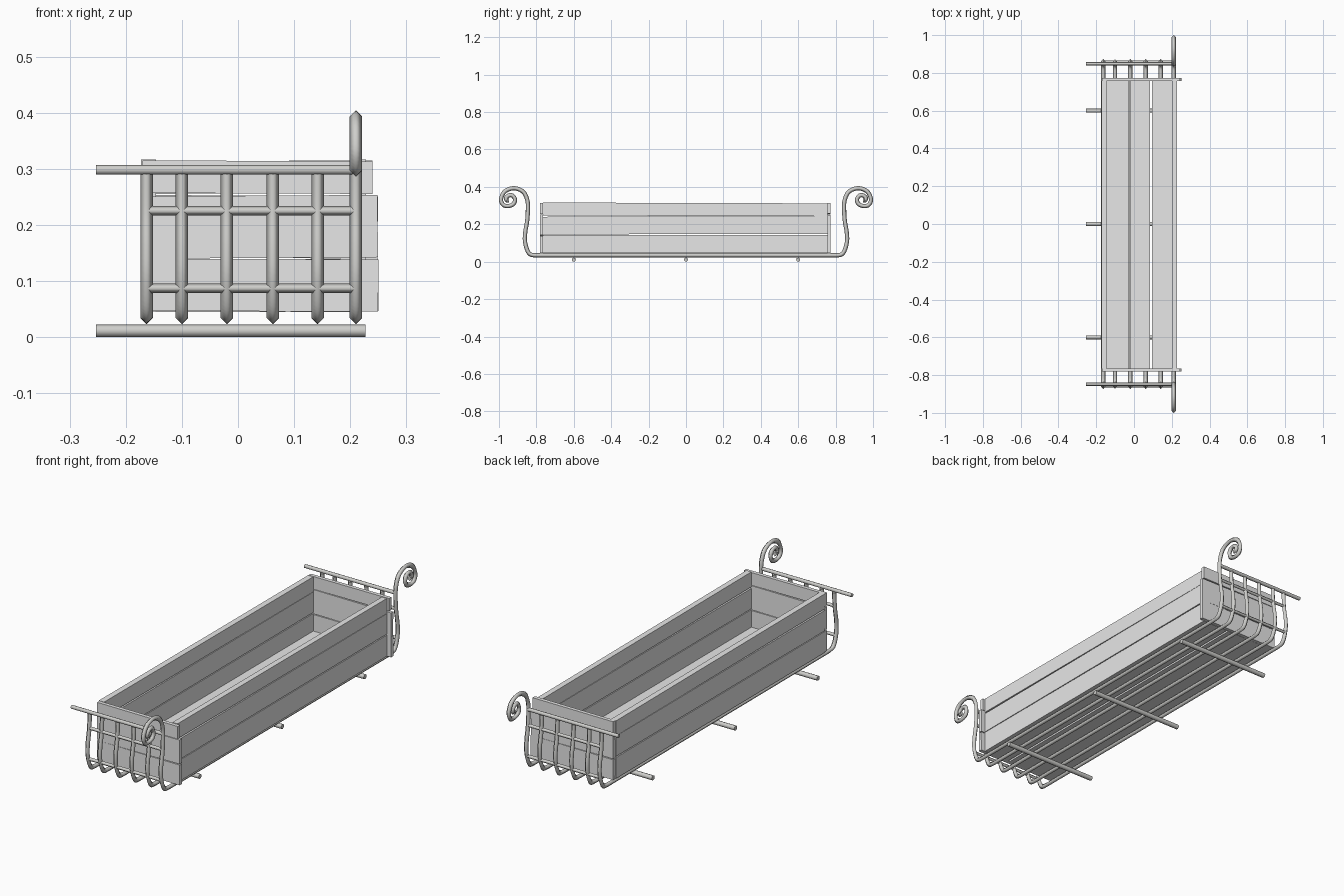
import bpy, bmesh, math
from mathutils import Vector

cube = bpy.data.objects.get("Cube")
if cube:
    bpy.data.objects.remove(cube, do_unlink=True)


def make_material(name, colour):
    mat = bpy.data.materials.new(name)
    mat.use_nodes = True
    mat.diffuse_color = (*colour, 1)
    for node in mat.node_tree.nodes:
        if node.type == 'BSDF_PRINCIPLED':
            node.inputs["Base Color"].default_value = (*colour, 1)
    return mat


wood = make_material("pale grey wood", (0.8, 0.8, 0.8))
metal = make_material("grey metal", (0.62, 0.62, 0.6))


def finish(name, bm, mat, smooth=False):
    bmesh.ops.recalc_face_normals(bm, faces=bm.faces)
    mesh = bpy.data.meshes.new(name)
    bm.to_mesh(mesh)
    bm.free()
    mesh.materials.append(mat)
    obj = bpy.data.objects.new(name, mesh)
    bpy.context.collection.objects.link(obj)
    if smooth:
        for poly in mesh.polygons:
            poly.use_smooth = len(poly.vertices) == 4 and poly.index < len(mesh.polygons) - 2
    return obj


def board(name, low, high, tilt=(0, 0, 0)):
    """Plank between two corners, tipped slightly about its centre."""
    low, high = Vector(low), Vector(high)
    bm = bmesh.new()
    bmesh.ops.create_cube(bm, size=1)
    bmesh.ops.scale(bm, vec=high - low, verts=bm.verts)
    obj = finish(name, bm, wood)
    obj.location = (low + high) / 2
    obj.rotation_euler = tilt


def tube(name, path, radius, sides, side_axis):
    """Sweep a regular section along a flat path; side_axis is normal to it."""
    bm = bmesh.new()
    rings = []
    side = Vector(side_axis)
    for i, point in enumerate(path):
        tangent = (path[min(i + 1, len(path) - 1)] - path[max(i - 1, 0)]).normalized()
        up = side.cross(tangent)
        ring = []
        for k in range(sides):
            a = math.tau * k / sides
            ring.append(bm.verts.new(point + radius * (math.cos(a) * side + math.sin(a) * up)))
        rings.append(ring)
    for a, b in zip(rings, rings[1:]):
        for k in range(sides):
            n = (k + 1) % sides
            bm.faces.new((a[k], a[n], b[n], b[k]))
    bm.faces.new(rings[0])
    bm.faces.new(rings[-1])
    return finish(name, bm, metal, True)


def spline(points, steps=5):
    """Smooth curve through every given point."""
    pts = [points[0], *points, points[-1]]
    out = []
    for a, b, c, d in zip(pts, pts[1:], pts[2:], pts[3:]):
        for s in range(steps):
            t = s / steps
            out.append(0.5 * (2 * b + (c - a) * t + (2 * a - 5 * b + 4 * c - d) * t ** 2
                              + (3 * b - a - 3 * c + d) * t ** 3))
    return out + [points[-1]]


# Rack hoops: a bowed upright at each end, joined under the box
upright = [(0.80, 0.034), (0.83, 0.038), (0.848, 0.06), (0.861, 0.11), (0.859, 0.16),
           (0.849, 0.22), (0.845, 0.29)]
scroll = [(0.85, 0.335), (0.872, 0.375), (0.92, 0.393), (0.968, 0.376), (0.989, 0.335),
          (0.978, 0.305), (0.952, 0.297), (0.923, 0.308), (0.914, 0.332), (0.926, 0.352),
          (0.945, 0.355), (0.961, 0.342), (0.958, 0.328), (0.946, 0.327)]


def hoop(name, x, profile):
    half = spline([Vector((x, y, z)) for y, z in profile])
    other = [Vector((x, -p.y, p.z)) for p in reversed(half)]
    tube(name, other + half, 0.0112, 4, (1, 0, 0))


for i, x in enumerate((-0.163, -0.1, -0.02, 0.062, 0.142)):
    hoop(f"rack_hoop_{i + 1}", x, upright)
hoop("scrolled_hoop", 0.21, upright + scroll)


def bar(name, x0, x1, y, z, radius, sides):
    tube(name, [Vector((x0, y, z)), Vector((x1, y, z))], radius, sides, (0, 0, 1))


# Cross bars on both end racks
for end, s in (("front", -1), ("back", 1)):
    bar(end + "_top_bar", -0.253, 0.21, s * 0.848, 0.298, 0.0085, 8)
    bar(end + "_upper_crossbar", -0.163, 0.21, s * 0.849, 0.225, 0.0085, 4)
    bar(end + "_lower_crossbar", -0.163, 0.21, s * 0.857, 0.087, 0.0085, 4)

# Support bars under the rack
for i, y in enumerate((-0.6, 0, 0.6)):
    bar(f"support_bar_{i + 1}", -0.253, 0.227, y, 0.011, 0.011, 8)

# Floor planks
for i, (a, b) in enumerate(((-0.147, -0.026), (-0.02, 0.085), (0.094, 0.202))):
    board(f"floor_plank_{i + 1}", (a, -0.765, 0.045), (b, 0.757, 0.062))

# Long side planks, three per wall
rows = ((0.046, 0.143, 0), (0.147, 0.241, 0.001), (0.245, 0.314, -0.003))
for i, (low, high, tilt) in enumerate(rows):
    board(f"right_side_plank_{i + 1}", (-0.173, -0.765, low), (-0.146, 0.757, high), (tilt, 0, 0))
    board(f"left_side_plank_{i + 1}", (0.202, -0.765, low), (0.228, 0.757, high), (tilt, 0, 0))

# Short end planks, overhanging the left wall a little
ends = ((0.046, 0.139, 0.25, 0.004), (0.141, 0.252, 0.249, -0.006), (0.256, 0.314, 0.24, 0.004))
for i, (low, high, x1, tilt) in enumerate(ends):
    board(f"front_end_plank_{i + 1}", (-0.17, -0.781, low), (x1, -0.764, high), (0, tilt, 0))
    board(f"back_end_plank_{i + 1}", (-0.17, 0.756, low), (x1, 0.773, high), (0, -tilt, 0))
